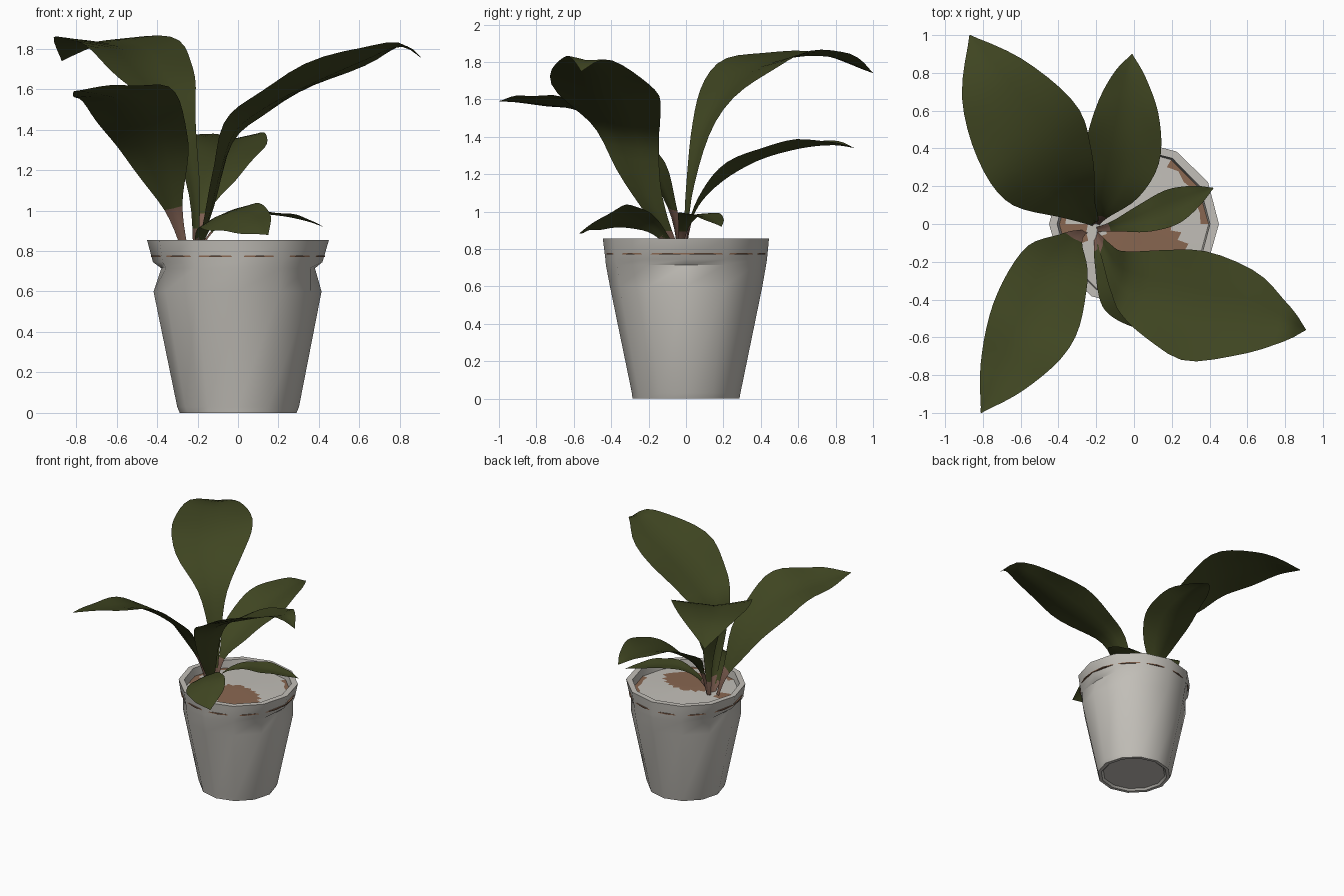
import bpy, bmesh, math, random
from mathutils import Vector

if "Cube" in bpy.data.objects:
    bpy.data.objects.remove(bpy.data.objects["Cube"])

random.seed(4)


def material(name, rgb):
    m = bpy.data.materials.new(name)
    m.diffuse_color = (*rgb, 1)
    m.use_nodes = True
    m.node_tree.nodes["Principled BSDF"].inputs["Base Color"].default_value = m.diffuse_color
    return m


GREEN = material("leaf green", (0.050, 0.060, 0.0155))
STEM = material("stem brown", (0.20, 0.11, 0.08))
CERAMIC = material("pot grey", (0.54, 0.52, 0.48))
SOIL = material("soil brown", (0.25, 0.135, 0.082))


def finish(bm, name, mats, angle):
    me = bpy.data.meshes.new(name)
    bm.to_mesh(me)
    bm.free()
    for m in mats:
        me.materials.append(m)
    ob = bpy.data.objects.new(name, me)
    bpy.context.collection.objects.link(ob)
    bpy.ops.object.select_all(action='DESELECT')
    ob.select_set(True)
    bpy.context.view_layer.objects.active = ob
    bpy.ops.object.shade_smooth_by_angle(angle=math.radians(angle))
    return ob


def lathe(bm, profile, n, jitter=0.0):
    """Rings of (x radius, y radius, z[, side pinch]); zero radius gives a pole."""
    rings = []
    for rx, ry, z, *pinch in profile:
        if rx == 0:
            rings.append([bm.verts.new((0, 0, z))] * n)
            continue
        ring = []
        for i in range(n):
            a = math.tau * i / n
            k = 1 + random.uniform(-jitter, jitter)
            if pinch:
                k *= 1 - pinch[0] * math.cos(a) ** 8
            ring.append(bm.verts.new((rx * k * math.cos(a), ry * k * math.sin(a), z)))
        rings.append(ring)
    for r0, r1 in zip(rings, rings[1:]):
        for i in range(n):
            j = (i + 1) % n
            bm.faces.new(list(dict.fromkeys((r0[i], r0[j], r1[j], r1[i]))))
    bmesh.ops.recalc_face_normals(bm, faces=bm.faces)


# Pot: tapered body, neck pinched on the x sides, flared rim, recessed foot
bm = bmesh.new()
lathe(bm, [(0, 0, .015), (.245, .245, .015), (.26, .26, 0), (.288, .285, 0), (.30, .29, .03),
           (.415, .408, .6), (.428, .428, .715, .11), (.432, .432, .745, .03), (.45, .442, .855),
           (.405, .40, .855), (.39, .39, .76), (0, 0, .76)], 12, 0.006)
finish(bm, "pot", [CERAMIC], 40)

# Thin soil edge showing through the pot wall
bm = bmesh.new()
lathe(bm, [(0, 0, .77), (.430, .430, .77), (.430, .430, .778), (0, 0, .778)], 24)
finish(bm, "soil_edge", [SOIL], 30)

# Soil surface: brown patch off centre, pale ring, brown spots at the wall
bm = bmesh.new()
lathe(bm, [(0, 0, .805)] + [(r, r, .805 - .03 * r) for r in
                            (.05, .1, .15, .2, .25, .3, .355, .4)], 36, 0.03)
for f in bm.faces:
    if f.normal.z < 0:
        f.normal_flip()
    c = f.calc_center_median()
    patch = (c.x - .05) ** 2 / .22 ** 2 + (c.y + .12) ** 2 / .16 ** 2 < 1
    spot = (c.x + .32) ** 2 + (c.y + .07) ** 2 < .005
    edge = c.xy.length > .36 and math.sin(3 * math.atan2(c.y, c.x)) > 0
    f.material_index = 1 if patch or spot or edge else 0
finish(bm, "soil", [CERAMIC, SOIL], 30)


def spline(pts, t):
    """Catmull-Rom through rows of numbers, t from 0 to 1."""
    s = t * (len(pts) - 1)
    i = min(int(s), len(pts) - 2)
    u = s - i
    p0, p1, p2, p3 = (pts[max(0, min(len(pts) - 1, i + d))] for d in (-1, 0, 1, 2))
    return [0.5 * (2 * b + (c - a) * u + (2 * a - 5 * b + 4 * c - d) * u * u
                   + (3 * b - a - 3 * c + d) * u ** 3) for a, b, c, d in zip(p0, p1, p2, p3)]


def leaf(name, pts, stem_top, across=None, fold=0.13, slope=0.0, steps=26):
    """Folded blade along (x, y, z, half width); slope lifts its left edge."""
    if across is None:
        d = Vector(pts[-1][:2]) - Vector(pts[0][:2])
        across = (-d.y, d.x)
    side = Vector((*across, 0)).normalized()
    us = [-1, -.66, -.33, 0, .33, .66, 1]
    bm = bmesh.new()
    rows = []
    for k in range(steps + 1):
        t = k / steps
        p = spline(pts, t)
        q0, q1 = spline(pts, max(0, t - .01)), spline(pts, min(1, t + .01))
        tangent = (Vector(q1[:3]) - Vector(q0[:3])).normalized()
        normal = tangent.cross(side).normalized()
        tilted = side + Vector((0, 0, slope))
        w = max(p[3], .002)
        rows.append([bm.verts.new(Vector(p[:3]) + tilted * (u * w)
                     + normal * (w * (fold * abs(u) + .04 * u * u * math.sin(t * 22 + u)))) for u in us])
    for a, b in zip(rows, rows[1:]):
        for i in range(len(us) - 1):
            f = bm.faces.new((a[i], b[i], b[i + 1], a[i + 1]))
            f.normal_update()
            f.material_index = 1 if f.calc_center_median().z < stem_top else 0
    if sum(f.normal.z for f in bm.faces) < 0:
        bmesh.ops.reverse_faces(bm, faces=bm.faces[:])
    finish(bm, name, [GREEN, STEM], 80)


# Leaves
leaf("leaf_back_left", [(-.21, 0, .79, .015), (-.22, .02, 1.1, .035), (-.30, .10, 1.45, .10),
                        (-.44, .25, 1.68, .25), (-.56, .47, 1.80, .30), (-.74, .75, 1.83, .20),
                        (-.87, 1.0, 1.74, 0)], .95)
leaf("leaf_front_left", [(-.26, -.04, .79, .015), (-.325, -.08, 1.02, .055), (-.42, -.24, 1.30, .19),
                         (-.54, -.53, 1.52, .235), (-.69, -.80, 1.575, .14), (-.81, -1.0, 1.59, 0)],
     1.0, slope=.2)
leaf("leaf_back", [(-.20, 0, .79, .015), (-.17, .05, 1.0, .035), (-.12, .18, 1.15, .14),
                   (-.06, .38, 1.27, .20), (-.03, .60, 1.335, .17), (-.02, .78, 1.355, .09),
                   (-.01, .90, 1.34, 0)], .98, fold=.25)
leaf("leaf_right_small", [(-.20, -.03, .79, .012), (-.10, -.01, .92, .03), (.05, .03, .98, .075),
                          (.20, .09, .975, .095), (.33, .15, .95, .055), (.42, .19, .92, 0)], .88)
leaf("leaf_right", [(-.20, -.05, .79, .015), (-.14, -.16, .98, .06), (-.09, -.25, 1.18, .11),
                    (-.02, -.31, 1.38, .165), (.12, -.37, 1.50, .235), (.35, -.44, 1.62, .295),
                    (.62, -.48, 1.74, .22), (.80, -.53, 1.81, .10), (.91, -.56, 1.75, 0)],
     .9, across=(.22, .97), slope=-.12)
leaf("leaf_front_small", [(-.20, -.06, .79, .015), (-.16, -.18, .93, .06), (-.05, -.36, .985, .14),
                          (.07, -.48, .95, .11), (.15, -.575, .88, 0)], .86, fold=-.1, slope=.45)
